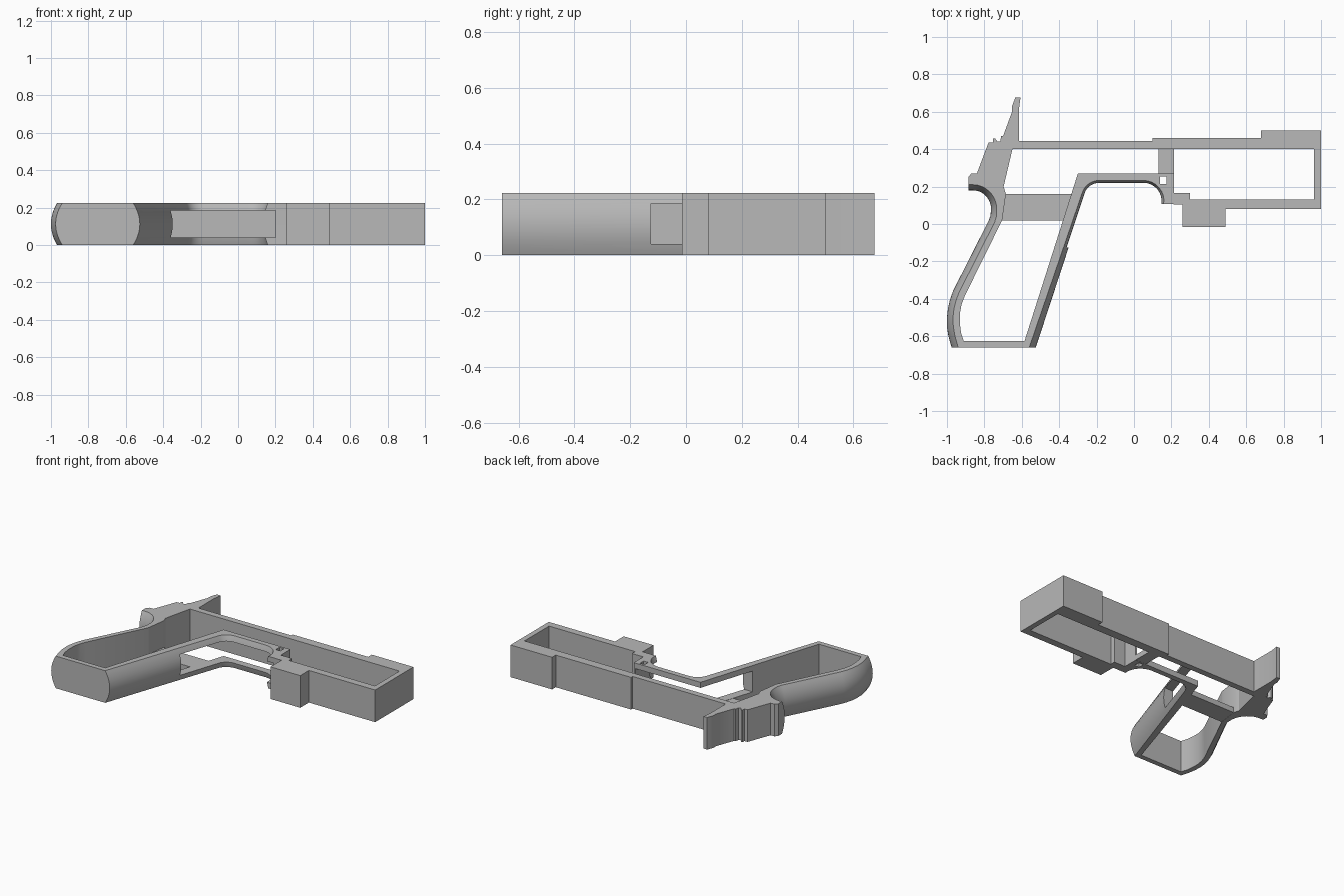
import bpy
import bmesh
import math

if "Cube" in bpy.data.objects:
    bpy.data.objects.remove(bpy.data.objects["Cube"])

H = 0.2235          # overall thickness
LAYERS = 14         # layers used for the rounded straps

grey = bpy.data.materials.new("plain grey")
grey.diffuse_color = (0.48, 0.48, 0.48, 1)
grey.use_nodes = True
grey.node_tree.nodes["Principled BSDF"].inputs["Base Color"].default_value = grey.diffuse_color


def prism(name, points, z0, z1, layers=1):
    """Extruded outline; a point is (x, y) or (x, y, dx, dy) with mid-height bulge."""
    bm = bmesh.new()
    rings = []
    for i in range(layers + 1):
        t = i / layers
        k = 1 - (2 * t - 1) ** 2
        ring = []
        for p in points:
            dx, dy = p[2:] if len(p) == 4 else (0, 0)
            ring.append(bm.verts.new((p[0] + dx * k, p[1] + dy * k, z0 + (z1 - z0) * t)))
        rings.append(ring)
    n = len(points)
    for a, b in zip(rings, rings[1:]):
        for j in range(n):
            bm.faces.new((a[j], a[(j + 1) % n], b[(j + 1) % n], b[j]))
    bm.faces.new(rings[0])
    bm.faces.new(rings[-1])
    bmesh.ops.recalc_face_normals(bm, faces=bm.faces[:])
    mesh = bpy.data.meshes.new(name)
    bm.to_mesh(mesh)
    bm.free()
    mesh.materials.append(grey)
    obj = bpy.data.objects.new(name, mesh)
    bpy.context.collection.objects.link(obj)
    return obj


def box(name, x0, x1, y0, y1, z0, z1):
    return prism(name, [(x0, y0), (x1, y0), (x1, y1), (x0, y1)], z0, z1)


def arc(cx, cy, rx, ry, a0, a1, bulge, n=8):
    """Arc points that bulge towards the arc centre."""
    out = []
    for i in range(n + 1):
        a = math.radians(a0 + (a1 - a0) * i / n)
        c, s = math.cos(a), math.sin(a)
        out.append((cx + rx * c, cy + ry * s, -bulge * c, -bulge * s))
    return out


def cut(target, cutter):
    mod = target.modifiers.new("cut", 'BOOLEAN')
    mod.operation = 'DIFFERENCE'
    mod.solver = 'EXACT'
    mod.object = cutter
    bpy.context.view_layer.objects.active = target
    bpy.ops.object.modifier_apply(modifier=mod.name)
    bpy.data.objects.remove(cutter)


# Outer silhouette: rear spur, top rail, front block, guard, grip and tang
outline = [
    (-.635, .675), (-.607, .675), (-.615, .615), (-.615, .443), (.10, .443), (.10, .46),
    (.68, .46), (.68, .50), (1, .50), (1, .08), (.49, .08), (.49, -.015),
    (.26, -.015), (.26, .105),
]
outline += arc(.05, .125, .11, .108, -10, 90, .022)          # guard front corner
outline += arc(-.185, .143, .095, .09, 90, 162, .022)        # guard rear corner
outline += [
    (-.56, -.66, .035, 0), (-.94, -.66, -.035, 0),           # grip base
    (-.957, -.60, -.035, 0), (-.966, -.55, -.034, 0), (-.968, -.50, -.032, 0),
    (-.963, -.455, -.032, 0), (-.952, -.41, -.032, .005), (-.935, -.365, -.032, .008),
    (-.745, .01, -.032, .008), (-.734, .045, -.033, 0),
]
outline += arc(-.86, .075, .127, .135, 8, 90, .03)           # web under the tang
outline += [
    (-.886, .21, 0, -.03), (-.886, .25), (-.87, .27), (-.84, .27), (-.778, .435), (-.755, .437),
    (-.755, .458), (-.743, .458), (-.73, .44), (-.715, .442), (-.71, .47), (-.70, .47),
    (-.652, .60), (-.652, .63),
]
frame = prism("frame", outline, 0, H, LAYERS)

# Open interior of grip and top channel
cavity = [
    (-.585, -.625), (-.30, .27), (.213, .27), (.213, .165), (.30, .165), (.30, .13),
    (.963, .13), (.963, .40), (-.65, .40), (-.697, .20), (-.685, .16), (-.705, .02),
    (-.905, -.385), (-.922, -.43), (-.931, -.48), (-.931, -.53), (-.925, -.58), (-.91, -.625),
]
cut(frame, prism("cavity_cutter", cavity, -.1, H + .1))

# Small square hole at the guard end
cut(frame, box("hole_cutter", .14, .175, .215, .255, -.1, H + .1))

# Channel along the middle of the guard and the upper front strap
cut(frame, box("slot_cutter", -.50, .20, -.125, .30, .04, .185))

# Thin bridge plates across the openings
prism("grip_bridge", [(-.71, .02), (-.375, .02), (-.33, .16), (-.69, .16)], .001, .038)
box("channel_bridge", .13, .213, .262, .405, .001, .038)

# Smooth the rounded straps, keep hard edges
bpy.ops.object.select_all(action='DESELECT')
frame.select_set(True)
bpy.context.view_layer.objects.active = frame
bpy.ops.object.shade_smooth_by_angle(angle=math.radians(25))
